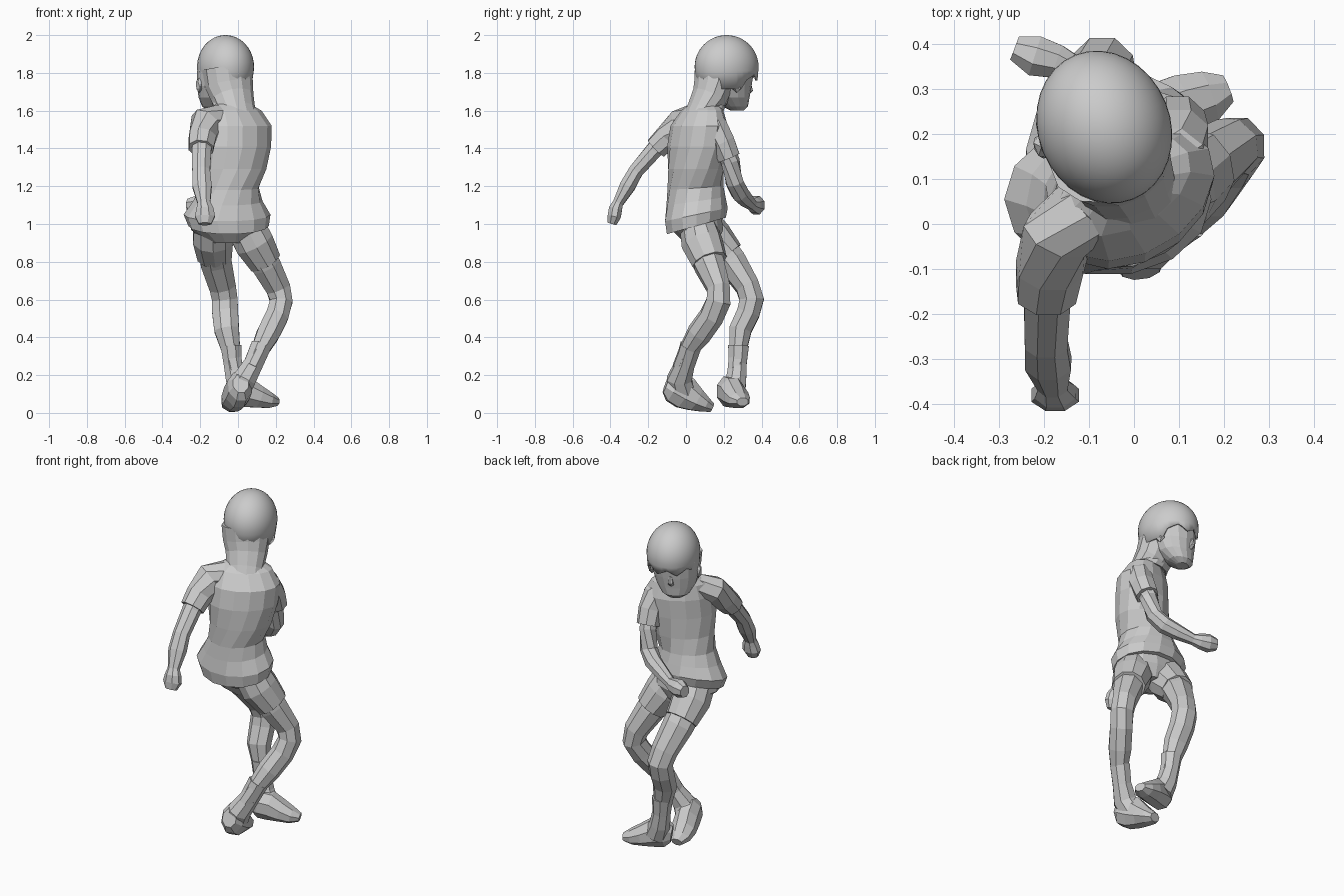
import bpy, bmesh, math
from mathutils import Vector, Matrix

def finish(name, bm, smooth=False, thick=0):
    bmesh.ops.recalc_face_normals(bm, faces=bm.faces)
    me = bpy.data.meshes.new(name)
    bm.to_mesh(me); bm.free()
    ob = bpy.data.objects.new(name, me)
    bpy.context.collection.objects.link(ob)
    for p in me.polygons:
        p.use_smooth = smooth
    if thick:
        m = ob.modifiers.new("thickness", 'SOLIDIFY')
        m.thickness = thick
    return ob

def skin(name, rings, caps=True, thick=0):
    """Bridge a list of equal vertex rings into a flat-shaded skin."""
    bm = bmesh.new()
    vs = [[bm.verts.new(p) for p in r] for r in rings]
    n = len(vs[0])
    for a, b in zip(vs, vs[1:]):
        for i in range(n):
            j = (i + 1) % n
            bm.faces.new((a[i], a[j], b[j], b[i]))
    if caps:
        bm.faces.new(vs[0]); bm.faces.new(vs[-1])
    return finish(name, bm, thick=thick)

def tube(name, pts, ref=(0, 1, 0), n=8, caps=True, thick=0):
    """Limb: pts are (x, y, z, half width, half depth); depth runs along ref."""
    c = [Vector(p[:3]) for p in pts]
    rings = []
    grow = 1.06  # makes up for the flat sides
    for k, p in enumerate(pts):
        t = (c[min(k + 1, len(c) - 1)] - c[max(k - 1, 0)]).normalized()
        s = t.cross(Vector(ref)).normalized()
        u = s.cross(t)
        rings.append([c[k] + grow * (s * p[3] * math.cos(a) + u * p[4] * math.sin(a))
                      for a in [2 * math.pi * (i + .5) / n for i in range(n)]])
    return skin(name, rings, caps, thick)

def loft(name, secs, n=14, tilt=(0, 0), caps=True, thick=0):
    """Trunk: secs are (x, y, z, a, b, turn in degrees), horizontal ellipses."""
    rings = []
    for k, (x, y, z, a, b, r) in enumerate(secs):
        m = Matrix.Rotation(math.radians(r), 3, 'Z')
        f = max(0, 1 - k / 4)
        ring = []
        for i in range(n):
            g = 2 * math.pi * i / n
            p = m @ Vector((a * math.cos(g), b * math.sin(g), 0))
            p.z = f * (tilt[0] * p.x + tilt[1] * p.y)
            ring.append(p + Vector((x, y, z)))
        rings.append(ring)
    return skin(name, rings, caps, thick)

# Shirt, collar and seat of the shorts
loft("shirt", [(-.05, .055, .99, .213, .16, 0), (-.058, .055, 1.05, .23, .17, 0),
               (-.055, .053, 1.12, .185, .158, 4), (-.045, .05, 1.19, .158, .148, 10),
               (-.02, .052, 1.29, .175, .145, 22), (-.008, .058, 1.41, .195, .143, 30),
               (-.003, .07, 1.52, .195, .135, 30), (-.02, .085, 1.60, .158, .095, 28),
               (-.03, .1, 1.645, .08, .07, 25)], tilt=(0, .28))
loft("collar", [(-.02, .1, 1.60, .105, .085, 25), (-.04, .125, 1.65, .088, .075, 25)],
     caps=False, thick=.012)
loft("shorts_seat", [(-.04, .08, .9, .12, .09, 0), (-.05, .06, .97, .2, .14, 0),
                     (-.05, .05, 1.05, .2, .14, 0)])

# Sleeves
tube("left_sleeve", [(-.1, .04, 1.56, .07, .075), (-.17, -.025, 1.535, .083, .072),
                     (-.188, -.1, 1.46, .073, .066), (-.195, -.16, 1.4, .066, .06)], thick=.01)
tube("right_sleeve", [(.05, .11, 1.55, .07, .075), (.095, .15, 1.5, .07, .075),
                      (.1, .195, 1.43, .066, .066), (.095, .228, 1.35, .062, .06)], thick=.01)

# Arms ending in fists
tube("left_arm", [(-.18, -.08, 1.49, .05, .05), (-.193, -.17, 1.39, .052, .045),
                  (-.195, -.265, 1.28, .048, .04), (-.19, -.31, 1.2, .052, .042),
                  (-.18, -.36, 1.11, .034, .028), (-.175, -.373, 1.08, .046, .036),
                  (-.175, -.38, 1.04, .054, .036), (-.175, -.392, 1.0, .034, .024)])
tube("right_arm", [(.1, .2, 1.42, .045, .05), (.09, .235, 1.33, .047, .048),
                   (.07, .257, 1.22, .047, .045), (.02, .285, 1.165, .045, .048),
                   (-.05, .312, 1.135, .04, .042), (-.135, .345, 1.105, .03, .03),
                   (-.17, .36, 1.1, .038, .042), (-.22, .373, 1.1, .046, .05),
                   (-.265, .39, 1.1, .028, .034)], ref=(0, 0, 1))

# Shorts legs
tube("left_shorts_leg", [(-.13, .08, 1.0, .1, .1), (-.133, .14, .92, .105, .105),
                         (-.125, .225, .83, .09, .084)], n=10, thick=.012)
tube("right_shorts_leg", [(.035, .06, 1.0, .1, .09), (.085, .085, .9, .103, .105),
                          (.143, .125, .8, .086, .09)], n=10, thick=.012)

# Legs
tube("left_leg", [(-.13, .15, .91, .085, .085), (-.117, .242, .8, .084, .078),
                  (-.083, .325, .67, .072, .064), (-.07, .348, .6, .069, .066),
                  (-.068, .33, .53, .07, .062), (-.06, .288, .44, .067, .06),
                  (-.037, .275, .33, .05, .046), (-.015, .265, .22, .045, .046)])
tube("right_leg", [(.09, .085, .89, .085, .085), (.15, .125, .78, .078, .08),
                   (.213, .172, .66, .066, .062), (.229, .172, .59, .061, .066),
                   (.205, .135, .51, .062, .064), (.16, .07, .42, .062, .064),
                   (.115, .01, .33, .047, .047), (.07, -.025, .24, .045, .046)])

# Socks with cuffs, widening into the ankles
tube("left_sock", [(-.036, .278, .355, .057, .056), (-.028, .274, .26, .049, .048),
                   (-.01, .266, .18, .056, .054), (.02, .255, .11, .064, .06)], thick=.008)
tube("right_sock", [(.122, .025, .355, .055, .056), (.082, -.005, .26, .052, .052),
                    (.035, -.035, .18, .062, .066), (0, -.015, .11, .062, .068)], thick=.008)

# Shoes from heel to toe
tube("left_shoe", [(-.05, .205, .11, .038, .05), (-.015, .222, .115, .064, .08),
                   (.045, .243, .108, .067, .08), (.105, .264, .085, .068, .06),
                   (.165, .283, .066, .058, .042), (.208, .3, .058, .032, .022)], ref=(0, 0, 1))
tube("right_shoe", [(.015, -.105, .155, .042, .05), (.01, -.065, .14, .064, .085),
                    (-.006, -.005, .105, .066, .088), (-.02, .05, .07, .067, .064),
                    (-.03, .1, .044, .058, .042), (-.035, .138, .027, .032, .024)], ref=(0, 0, 1))

# Neck and face, turned toward the facing direction
TURN = math.radians(22)
FACE = Vector((-math.sin(TURN), math.cos(TURN), 0))
tube("neck", [(-.03, .1, 1.57, .065, .06), (-.05, .14, 1.66, .058, .058),
              (-.06, .17, 1.75, .058, .06)], ref=FACE)
loft("face", [(-.12, .272, 1.60, .04, .032, 22), (-.114, .26, 1.622, .078, .066, 22),
              (-.1, .235, 1.67, .11, .1, 22), (-.09, .222, 1.73, .128, .125, 22),
              (-.08, .215, 1.81, .135, .145, 22), (-.07, .21, 1.88, .125, .13, 22)], n=16)
tube("nose", [(-.13, .335, 1.745, .008, .01), (-.133, .337, 1.71, .015, .018),
              (-.128, .322, 1.69, .018, .012)], ref=FACE, n=6)

# Ears
side = Vector((FACE.y, -FACE.x, 0))
for label, s in (("left", -1), ("right", 1)):
    c = Vector((-.083, .22, 1.735)) + side * s * .132
    bm = bmesh.new()
    bmesh.ops.create_icosphere(bm, subdivisions=1, radius=1,
        matrix=Matrix.Translation(c) @ Matrix.Rotation(TURN, 4, 'Z') @ Matrix.Diagonal((.018, .03, .042, 1)))
    finish(label + "_ear", bm)

# Hair cap: dome whose lower rim hangs as a jagged fringe in front
bm = bmesh.new()
bmesh.ops.create_uvsphere(bm, u_segments=32, v_segments=24, radius=1)
bmesh.ops.delete(bm, geom=[v for v in bm.verts if v.co.z < -.3], context='VERTS')
rim = {v for e in bm.edges if e.is_boundary for v in e.verts}
for v in rim:
    a = math.atan2(v.co.x, v.co.y)
    if abs(a) > 1.2:
        v.co.z = -.7
        v.co.x *= .93; v.co.y *= .95
    else:
        v.co.z = -.3 + .09 * math.cos(a * 8) - .05 * math.cos(a)
bm.transform(Matrix.Translation((-.066, .215, 1.832)) @ Matrix.Rotation(TURN, 4, 'Z')
             @ Matrix.Diagonal((.147, .173, .168, 1)))
finish("hair_cap", bm, smooth=True, thick=.012)

# Long hair falling from the back of the head down between the shoulders
tube("hair_tail", [(-.06, .155, 1.83, .125, .1), (-.048, .15, 1.74, .124, .1),
                   (-.03, .125, 1.67, .11, .09), (-.008, .077, 1.6, .098, .07),
                   (.015, .028, 1.53, .095, .052), (.03, -.012, 1.46, .082, .034)], ref=FACE, n=12)
